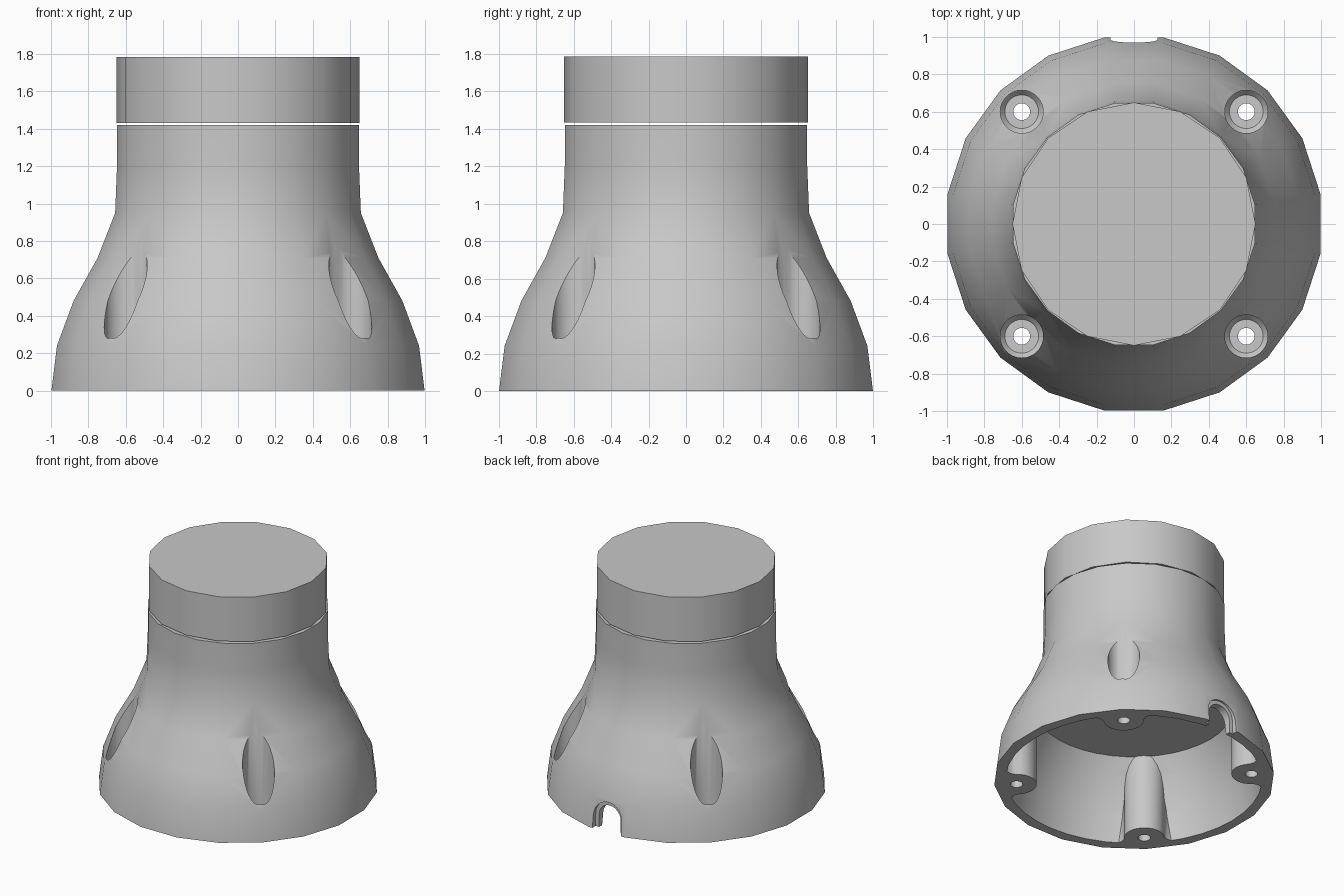
import bpy, bmesh
from math import cos, sin, pi, radians
from mathutils import Matrix

cube = bpy.data.objects.get("Cube")
if cube:
    bpy.data.objects.remove(cube, do_unlink=True)

grey = bpy.data.materials.new("light grey plastic")
grey.use_nodes = True
COLOUR = (0.58, 0.58, 0.58, 1)
grey.diffuse_color = COLOUR
grey.node_tree.nodes["Principled BSDF"].inputs["Base Color"].default_value = COLOUR


def loft(name, rings):
    """Closed solid skinned through rings with equal point counts."""
    bm = bmesh.new()
    loops = [[bm.verts.new(p) for p in ring] for ring in rings]
    n = len(loops[0])
    for a, b in zip(loops, loops[1:]):
        for i in range(n):
            j = (i + 1) % n
            bm.faces.new((a[i], a[j], b[j], b[i]))
    bm.faces.new(loops[0][::-1])
    bm.faces.new(loops[-1])
    bmesh.ops.recalc_face_normals(bm, faces=bm.faces)
    mesh = bpy.data.meshes.new(name)
    bm.to_mesh(mesh)
    bm.free()
    mesh.materials.append(grey)
    obj = bpy.data.objects.new(name, mesh)
    bpy.context.collection.objects.link(obj)
    return obj


def lathe(name, profile, sides, start=0.0, x=0.0, y=0.0):
    """Solid of revolution from (radius, height) pairs."""
    angles = [start + 2 * pi * i / sides for i in range(sides)]
    return loft(name, [[(x + r * cos(a), y + r * sin(a), z) for a in angles]
                       for r, z in profile])


def cut(target, cutters):
    """Subtract the cutters from the target, then discard them."""
    for cutter in cutters:
        cutter.hide_render = True
        mod = target.modifiers.new("cut", 'BOOLEAN')
        mod.operation = 'DIFFERENCE'
        mod.solver = 'EXACT'
        mod.object = cutter
    graph = bpy.context.evaluated_depsgraph_get()
    mesh = bpy.data.meshes.new_from_object(target.evaluated_get(graph))
    target.modifiers.clear()
    target.data = mesh
    for cutter in cutters:
        bpy.data.objects.remove(cutter, do_unlink=True)


def boss(angle):
    """Screw column, rounded inward and flared where it meets the wall."""
    arc = [radians(d) for d in range(90, 271, 15)]
    side = [(1.1, 0.25), (0.95, 0.25), (0.91, 0.2), (0.88, 0.16)]
    outline = side + [(0.849 + 0.145 * cos(a), 0.145 * sin(a)) for a in arc]
    outline += [(u, -v) for u, v in reversed(side)]
    turn = Matrix.Rotation(angle, 3, 'Z')
    flat = [turn @ Matrix.Identity(3).col[0] * u + turn @ Matrix.Identity(3).col[1] * v
            for u, v in outline]
    return loft("boss_cutter", [[(p.x, p.y, z) for p in flat] for z in (-0.2, 0.7)])


def arch(radius, y0, y1):
    """Round-topped tunnel along y for the cable notch."""
    arc = [radians(d) for d in range(0, 181, 15)]
    outline = [(radius, -0.1)] + [(radius * cos(a), 0.1 + radius * sin(a)) for a in arc]
    outline.append((-radius, -0.1))
    return loft("notch_cutter", [[(x, y, z) for x, z in outline] for y in (y0, y1)])


# Flared housing body
body = lathe("housing_body",
             [(1.01, 0), (0.98, 0.24), (0.89, 0.48), (0.76, 0.71),
              (0.665, 0.95), (0.655, 1.2), (0.655, 1.42)], 20, radians(9))

# Hollow underside with four screw columns left standing
cavity = lathe("cavity_cutter",
               [(0.93, -0.1), (0.925, 0), (0.89, 0.24), (0.79, 0.48), (0.72, 0.6)], 40)
diagonals = [pi / 4 + k * pi / 2 for k in range(4)]
cut(cavity, [boss(a) for a in diagonals])

# Counterbored screw holes
holes = [lathe("screw_cutter",
               [(0.045, -0.1), (0.045, 0.12), (0.09, 0.12), (0.115, 0.15), (0.115, 1)],
               32, 0, 0.849 * cos(a), 0.849 * sin(a)) for a in diagonals]

# Stepped cable notch in the back rim
notch = [arch(0.125, 0.955, 1.2), arch(0.095, 0.7, 1.1)]
cut(body, [cavity] + holes + notch)

# Separate cap above a thin gap
cap = lathe("top_cap", [(0.65, 1.432), (0.65, 1.785)], 16)

for obj in (body, cap):
    bpy.ops.object.select_all(action='DESELECT')
    obj.select_set(True)
    bpy.context.view_layer.objects.active = obj
    bpy.ops.object.shade_smooth_by_angle(angle=radians(35))
